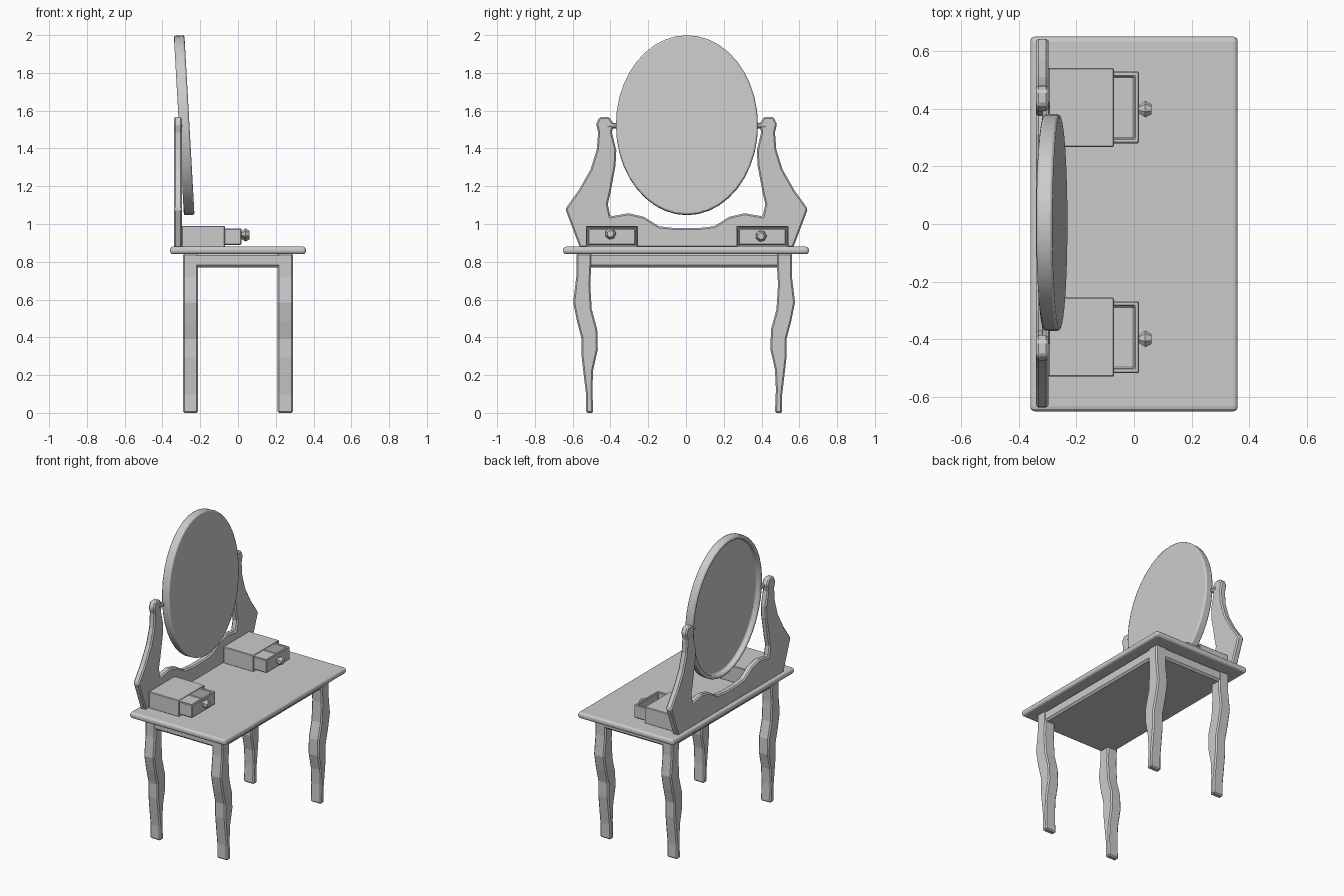
import bpy, bmesh, math
from mathutils import Vector, Matrix

if "Cube" in bpy.data.objects:
    bpy.data.objects.remove(bpy.data.objects["Cube"])


def finish(bm, name, bevel=0.0, segments=1, smooth=False):
    bmesh.ops.recalc_face_normals(bm, faces=bm.faces)
    me = bpy.data.meshes.new(name)
    bm.to_mesh(me)
    bm.free()
    ob = bpy.data.objects.new(name, me)
    bpy.context.collection.objects.link(ob)
    if bevel:
        m = ob.modifiers.new("bevel", 'BEVEL')
        m.width, m.segments, m.limit_method = bevel, segments, 'ANGLE'
        m.angle_limit = math.radians(40)
    if smooth:
        bpy.context.view_layer.objects.active = ob
        ob.select_set(True)
        bpy.ops.object.shade_smooth_by_angle(angle=math.radians(35))
        ob.select_set(False)
    return ob


def box_bm(x, y, z):
    bm = bmesh.new()
    lo, hi = Vector((x[0], y[0], z[0])), Vector((x[1], y[1], z[1]))
    bmesh.ops.create_cube(bm, size=1)
    bmesh.ops.scale(bm, vec=hi - lo, verts=bm.verts)
    bmesh.ops.translate(bm, vec=(lo + hi) / 2, verts=bm.verts)
    return bm


def prism_bm(profile, x0, x1):
    """Extrude a (y, z) outline along x."""
    bm = bmesh.new()
    f = bm.faces.new([bm.verts.new((x0, y, z)) for y, z in profile])
    ext = bmesh.ops.extrude_face_region(bm, geom=[f])
    vs = [v for v in ext["geom"] if isinstance(v, bmesh.types.BMVert)]
    bmesh.ops.translate(bm, vec=(x1 - x0, 0, 0), verts=vs)
    bmesh.ops.recalc_face_normals(bm, faces=bm.faces)
    return bm


def recess(bm, direction, wall, depth):
    """Hollow out the face pointing in the given direction."""
    d = Vector(direction)
    bm.normal_update()
    f = max(bm.faces, key=lambda g: g.normal.dot(d))
    bmesh.ops.inset_region(bm, faces=[f], thickness=wall)
    g = bmesh.ops.extrude_discrete_faces(bm, faces=[f])["faces"][0]
    bmesh.ops.translate(bm, vec=-d * depth, verts=g.verts)


# Table top and the slab under it
finish(box_bm((-.36, .36), (-.65, .65), (.84, .88)), "table_top", .016, 3)
finish(box_bm((-.285, .285), (-.58, .56), (.77, .845)), "apron", .012)

# Wavy legs
leg = [(.571, .845), (.571, .72), (.587, .585), (.567, .485), (.542, .39),
       (.542, .294), (.53, .188), (.519, .098), (.519, 0), (.481, 0),
       (.486, .125), (.481, .23), (.457, .336), (.46, .442), (.489, .548),
       (.497, .68), (.491, .787), (.491, .845)]
for side, s in (("left", -1), ("right", 1)):
    for end, x0, x1 in (("back", -.29, -.213), ("front", .21, .29)):
        pts = [(s * y - .01, z) for y, z in leg]
        finish(prism_bm(pts, x0, x1), f"{end}_{side}_leg", .008)

# Back board with scrolled mirror posts
half = [(.565, .875), (.642, 1.08), (.57, 1.18), (.508, 1.29), (.475, 1.395),
        (.468, 1.485), (.479, 1.53), (.46, 1.567), (.41, 1.567), (.386, 1.53),
        (.395, 1.485), (.372, 1.39), (.376, 1.31), (.404, 1.16), (.417, 1.105),
        (.403, 1.04), (.307, 1.057), (.226, 1.038), (.146, .988), (.06, .978)]
outline = half + [(-y, z) for y, z in reversed(half)]
finish(prism_bm([(y + .003, z) for y, z in outline], -.34, -.297),
       "back_board", .008)

# Tilted oval mirror, recessed at the back
n = 40
oval = [(.376 * math.cos(2 * math.pi * i / n), .476 * math.sin(2 * math.pi * i / n))
        for i in range(n)]
bm = prism_bm(oval, -.028, .028)
recess(bm, (-1, 0, 0), .025, .03)
bmesh.ops.transform(bm, verts=bm.verts, matrix=Matrix.Translation((-.285, .005, 1.523))
                    @ Matrix.Rotation(math.radians(-3.2), 4, 'Y'))
finish(bm, "oval_mirror", .009, 2, True)

# Pivot pins between the posts and the mirror
for side, s in (("left", -1), ("right", 1)):
    bm = bmesh.new()
    bmesh.ops.create_cone(bm, cap_ends=True, segments=8, radius1=.014, radius2=.014,
                          depth=.07, matrix=Matrix.Translation((-.306, s * .385 + .004, 1.52))
                          @ Matrix.Rotation(math.pi / 2, 4, 'X'))
    finish(bm, f"{side}_pivot_pin")

# Small drawer cases, half-open drawers and knobs
for side, y0, kz in (("left", -.53, .948), ("right", .267, .936)):
    bm = box_bm((-.297, -.07), (y0, y0 + .275), (.878, .99))
    recess(bm, (1, 0, 0), .01, .215)
    finish(bm, f"{side}_drawer_case", .004)
    bm = box_bm((-.2, .018), (y0 + .013, y0 + .262), (.89, .976))
    recess(bm, (0, 0, 1), .024, .068)
    finish(bm, f"{side}_drawer", .004)
    bm = bmesh.new()
    for x, r1, r2, d in ((.027, .013, .03, .024), (.05, .03, .018, .022)):
        bmesh.ops.create_cone(bm, cap_ends=True, segments=7, radius1=r1, radius2=r2, depth=d,
                              matrix=Matrix.Translation((x, y0 + .13, kz))
                              @ Matrix.Rotation(math.pi / 2, 4, 'Y'))
    finish(bm, f"{side}_drawer_knob")
